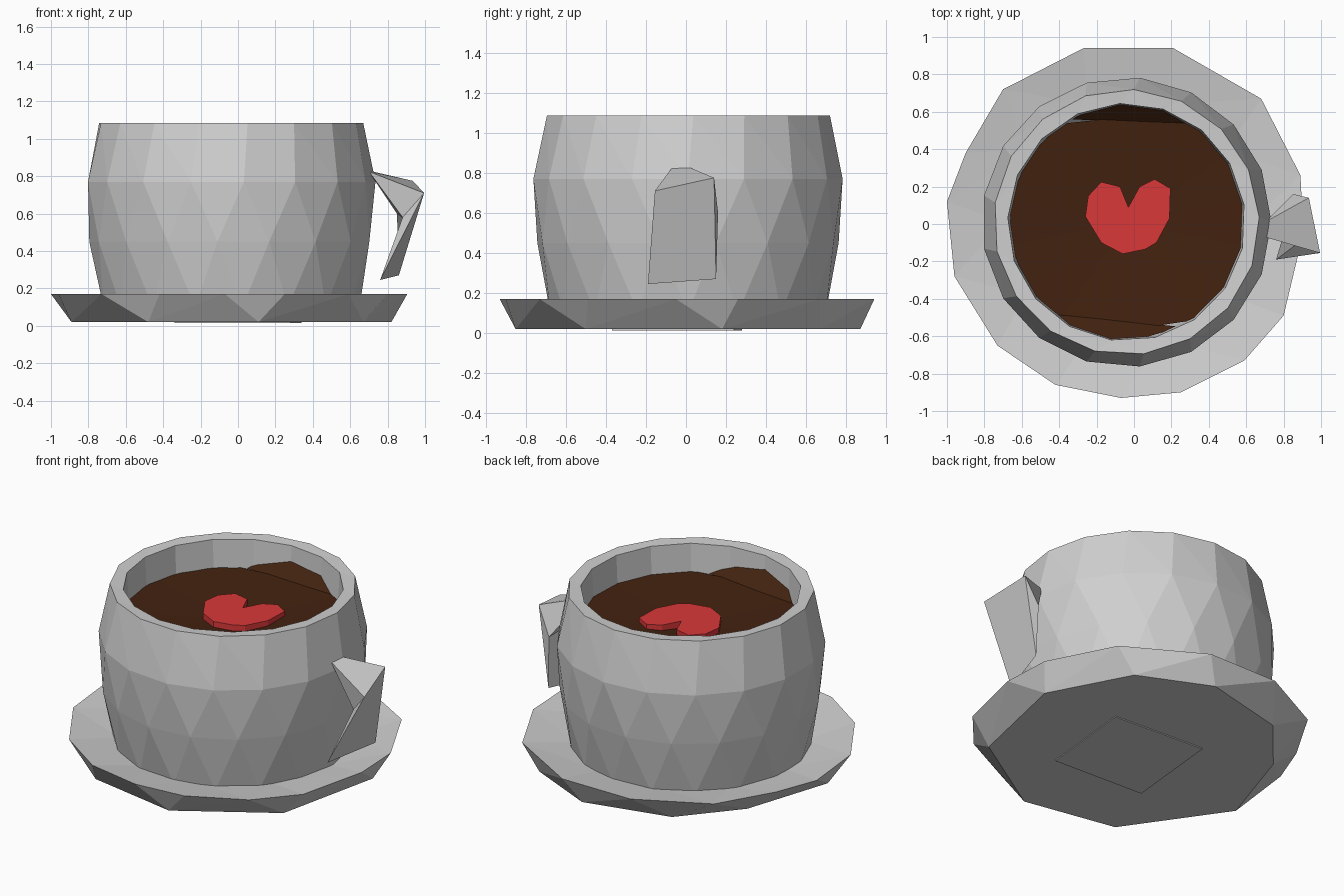
import bpy, bmesh, math
from mathutils import Vector

cube = bpy.data.objects.get("Cube")
if cube:
    bpy.data.objects.remove(cube, do_unlink=True)


def make_material(name, color):
    mat = bpy.data.materials.new(name)
    mat.use_nodes = True
    mat.diffuse_color = (*color, 1)
    mat.node_tree.nodes["Principled BSDF"].inputs["Base Color"].default_value = (*color, 1)
    return mat


porcelain = make_material("pale grey", (0.63, 0.63, 0.63))
brown = make_material("dark brown", (0.055, 0.016, 0.005))
red = make_material("red", (0.70, 0.04, 0.042))


def finish(bm, name, mat, fix_normals=True):
    if fix_normals:
        bmesh.ops.recalc_face_normals(bm, faces=bm.faces)
    mesh = bpy.data.meshes.new(name)
    bm.to_mesh(mesh)
    bm.free()
    mesh.materials.append(mat)
    obj = bpy.data.objects.new(name, mesh)
    bpy.context.collection.objects.link(obj)
    return obj


def add_ring(bm, points, z):
    return [bm.verts.new((x, y, z)) for x, y in points]


def circle(radius, count, shift=0.0, center=(-0.04, 0.01)):
    angles = [math.tau * (i + shift) / count for i in range(count)]
    return [(center[0] + radius * math.cos(a), center[1] + radius * math.sin(a)) for a in angles]


def angle(v):
    return math.atan2(v.co.y, v.co.x) % math.tau


def bridge(bm, a, b):
    """Triangle strip between two rings of any size, walking round by angle."""
    a, b = sorted(a, key=angle), sorted(b, key=angle)
    i = j = 0
    while i < len(a) or j < len(b):
        next_a = angle(a[i + 1]) if i + 1 < len(a) else angle(a[0]) + math.tau
        next_b = angle(b[j + 1]) if j + 1 < len(b) else angle(b[0]) + math.tau
        p, q = a[i % len(a)], b[j % len(b)]
        if j >= len(b) or (i < len(a) and next_a <= next_b):
            bm.faces.new((p, a[(i + 1) % len(a)], q))
            i += 1
        else:
            bm.faces.new((p, b[(j + 1) % len(b)], q))
            j += 1


def prism(name, points, low, high, mat):
    bm = bmesh.new()
    bottom, top = add_ring(bm, points, low), add_ring(bm, points, high)
    bm.faces.new(bottom)
    bm.faces.new(top)
    for i in range(len(points)):
        k = (i + 1) % len(points)
        bm.faces.new((bottom[i], bottom[k], top[k], top[i]))
    return finish(bm, name, mat)


# Saucer: hand-cut rim, smaller base, shallow well
rim = [(-.27, .94), (.21, .94), (.68, .67), (.89, .26), (.905, -.05), (.80, -.49), (.59, -.73),
       (.25, -.90), (-.07, -.93), (-.42, -.86), (-.73, -.65), (-.96, -.28), (-1, .12), (-.9, .38), (-.70, .72)]
base = [(.56, .67), (.12, .87), (-.42, .74), (-.71, .40), (-.89, -.15), (-.48, -.74),
        (.11, -.85), (.67, -.50), (.82, .18)]
bm = bmesh.new()
base_ring = add_ring(bm, base, 0.02)
rim_ring = add_ring(bm, rim, 0.17)
well_ring = add_ring(bm, circle(0.66, 10), 0.12)
bm.faces.new(base_ring)
bridge(bm, base_ring, rim_ring)
bridge(bm, rim_ring, well_ring)
bm.faces.new(well_ring)
finish(bm, "saucer", porcelain)

# Small square foot under the saucer
prism("saucer_foot", [(.34, .24), (-.28, .28), (-.34, -.34), (.28, -.37)], 0.014, 0.03, porcelain)

# Cup: faceted wall, outside up and over the lip, then down inside
SIDES = 17
profile = [(0.69, 0.10, 0), (0.755, 0.45, 0.5), (0.775, 0.77, 0), (0.71, 1.085, 0.1),
           (0.635, 1.08, 0.4), (0.62, 0.80, 0.4), (0.5, 0.25, 0.4)]
bm = bmesh.new()
rings = [add_ring(bm, circle(r, SIDES, s), z) for r, z, s in profile]
bm.faces.new(rings[0])
for lower, upper in zip(rings, rings[1:]):
    bridge(bm, lower, upper)
bm.faces.new(rings[-1])
finish(bm, "cup", porcelain)

# Coffee: slightly dished surface with a raised flap at the front and back
bm = bmesh.new()
edge = [(x, max(-0.55, min(0.56, y))) for x, y in circle(0.632, 16, 0.5)]
edge_ring = add_ring(bm, edge, 0.905)
middle = bm.verts.new((-0.04, 0.01, 0.86))
for i in range(len(edge_ring)):
    bm.faces.new((edge_ring[i], edge_ring[(i + 1) % len(edge_ring)], middle))
back_flap = [(.37, .53, .9), (.16, .64, 1.0), (-.1, .66, 1.0), (-.34, .56, .9)]
front_flap = [(-.52, -.47, .9), (-.3, -.57, .98), (-.04, -.635, 1.0), (.25, -.55, .9)]
for flap in (back_flap, front_flap):
    bm.faces.new([bm.verts.new(p) for p in flap])
for face in bm.faces:
    face.normal_update()
    if face.normal.z < 0:
        face.normal_flip()
finish(bm, "coffee", brown, fix_normals=False)

# Heart floating on the coffee
heart = [(-.26, .04), (-.245, .15), (-.175, .225), (-.075, .20), (-.03, .09), (.03, .20), (.11, .24),
         (.195, .19), (.19, .03), (.12, -.10), (.06, -.135), (-.06, -.16), (-.175, -.10)]
prism("heart", heart, 0.85, 0.91, red)

# Handle: a bent strap with an angular underside
corners = dict(
    root_front=(.70, -.07, .825), root_back=(.70, .01, .83),
    bend_front=(.995, -.155, .71), bend_back=(.935, .14, .775),
    tip_front=(.76, -.19, .245), tip_back=(.86, .15, .27),
    inner_front=(.88, -.10, .58), inner_back=(.85, .16, .60))
panels = ["root_front bend_front bend_back root_back", "bend_front tip_front tip_back bend_back",
          "root_front inner_front bend_front", "inner_front tip_front bend_front",
          "root_back bend_back inner_back", "inner_back bend_back tip_back",
          "inner_front inner_back tip_back tip_front", "root_front root_back inner_back inner_front"]
bm = bmesh.new()
verts = {key: bm.verts.new(Vector(p)) for key, p in corners.items()}
for panel in panels:
    bm.faces.new([verts[key] for key in panel.split()])
finish(bm, "handle", porcelain)
